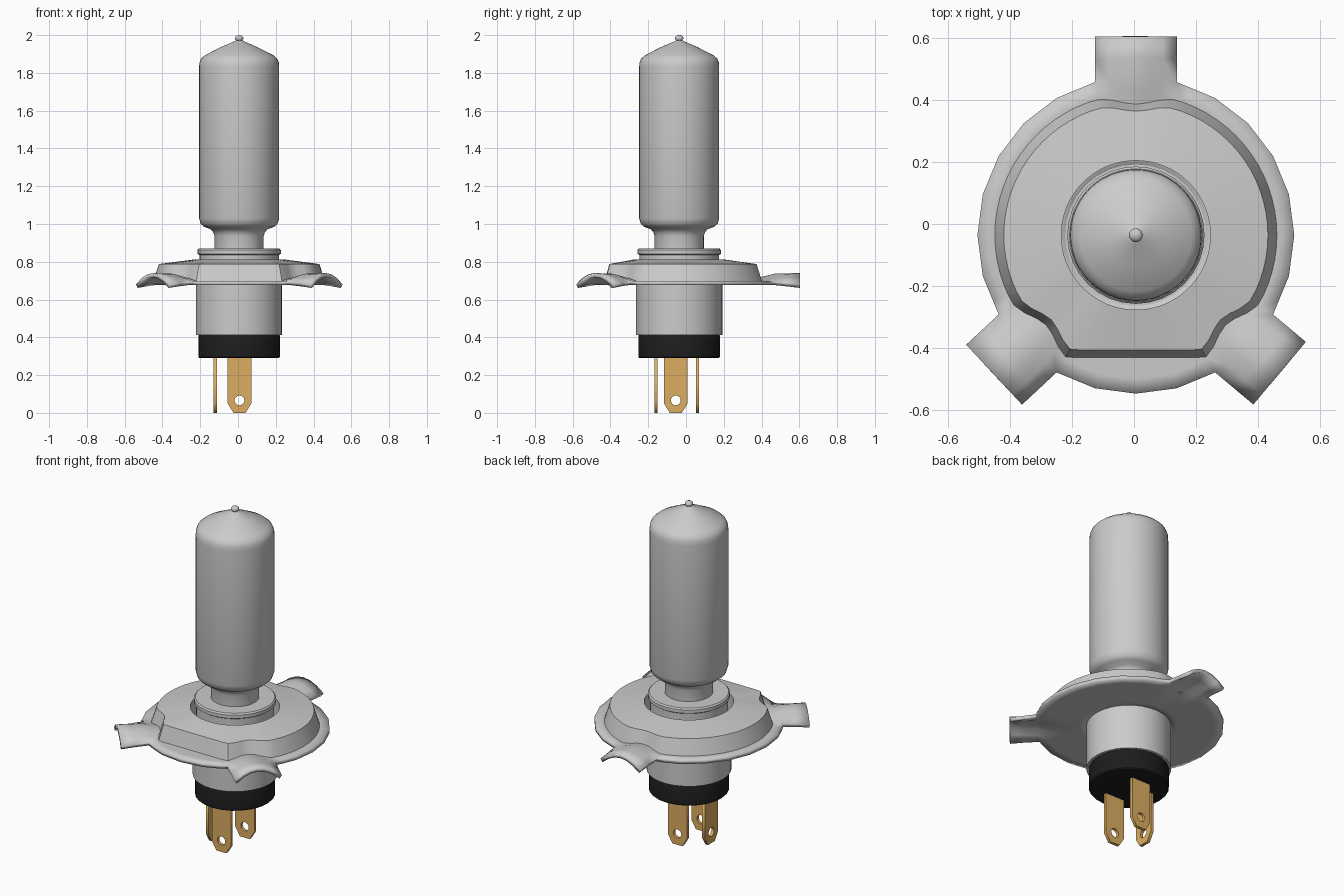
import bpy, bmesh
from math import sin, cos, pi, radians, degrees

if "Cube" in bpy.data.objects:
    bpy.data.objects.remove(bpy.data.objects["Cube"])

CX, CY = 0.006, -0.036          # axis of the bulb
TABS = [(90, 90), (225, 223), (315, 320)]   # (position, pointing direction) in degrees
N = 72


def material(name, rgb):
    m = bpy.data.materials.new(name)
    m.diffuse_color = (*rgb, 1)
    m.use_nodes = True
    m.node_tree.nodes["Principled BSDF"].inputs["Base Color"].default_value = m.diffuse_color
    return m


def smooth(ob, angle=30):
    bpy.ops.object.select_all(action='DESELECT')
    ob.select_set(True)
    bpy.context.view_layer.objects.active = ob
    bpy.ops.object.shade_smooth_by_angle(angle=radians(angle))


def finish(name, bm, mat=None, recalc=True, angle=30):
    if recalc:
        bmesh.ops.recalc_face_normals(bm, faces=bm.faces[:])
    me = bpy.data.meshes.new(name)
    bm.to_mesh(me)
    bm.free()
    ob = bpy.data.objects.new(name, me)
    bpy.context.collection.objects.link(ob)
    if mat:
        me.materials.append(mat)
    smooth(ob, angle)
    return ob


def bridge(bm, a, b):
    for i in range(len(a)):
        j = (i + 1) % len(a)
        bm.faces.new((a[i], b[i], b[j], a[j]))


def lathe(name, profile, seg, mat=None, angle=30):
    bm = bmesh.new()
    rings = [[bm.verts.new((CX + r * cos(2 * pi * i / seg), CY + r * sin(2 * pi * i / seg), z))
              for i in range(seg)] for r, z in profile]
    for a, b in zip(rings, rings[1:]):
        bridge(bm, a, b)
    bm.faces.new(rings[0])
    bm.faces.new(rings[-1])
    return finish(name, bm, mat, angle=angle)


def tab_bump(deg, half):
    """1 in the middle of a tab, fading to 0 at half degrees either side."""
    d = min(abs((deg - t + 180) % 360 - 180) for t, _ in TABS)
    return 0.5 + 0.5 * cos(pi * d / half) if d < half else 0


def polar(r, deg, z):
    a = radians(deg)
    return (CX + r * cos(a), CY + r * sin(a), z)


brass = material("brass", (0.72, 0.42, 0.12))
black = material("black", (0.012, 0.012, 0.012))

# glass capsule with neck and sealed tip
lathe("glass_bulb", [
    (0.13, 0.85), (0.13, 0.935), (0.136, 0.955), (0.15, 0.972), (0.185, 0.985),
    (0.203, 1.0), (0.212, 1.03), (0.212, 1.83), (0.21, 1.855), (0.201, 1.876),
    (0.18, 1.894), (0.1, 1.935), (0.024, 1.968), (0.016, 1.972), (0.022, 1.98),
    (0.022, 1.988), (0.014, 1.997), (0.003, 2.0)], 48, angle=45)

# metal sleeve and collar, then the insulating foot
lathe("base_sleeve", [
    (0.228, 0.412), (0.228, 0.70), (0.21, 0.70), (0.21, 0.835), (0.221, 0.842),
    (0.221, 0.862), (0.214, 0.87), (0.13, 0.87)], 32)
lathe("insulator_foot", [(0.21, 0.29), (0.216, 0.296), (0.216, 0.408), (0.212, 0.415)],
      24, black)

# flange plate: 24-sided disc whose rim grows into three arched tabs
bm = bmesh.new()
degs = [360 * i / N for i in range(N)]


def rim(deg):
    return 0.51 * cos(pi / 24) / cos(radians(deg % 15 - 7.5))


rings = []
for k in range(7):
    t = k / 6
    rings.append([bm.verts.new(polar(0.215 + t * (rim(d) - 0.215), d,
                                     0.698 + 0.04 * t * t * tab_bump(d, 17))) for d in degs])
for a, b in zip(rings, rings[1:]):
    bridge(bm, a, b)
for pos, aim in TABS:
    cols = [(pos // 5 + i) % N for i in range(-3, 4)]
    ux, uy = cos(radians(aim)), sin(radians(aim))
    prev = [rings[-1][c] for c in cols]
    starts = [v.co.copy() for v in prev]
    for t in (0.5, 1):
        row = []
        for i, s in enumerate(starts):
            reach = 0.64 - ((s.x - CX) * ux + (s.y - CY) * uy)
            arch = 1 - ((i - 3) / 3) ** 2
            z = s.z + t * (0.692 - 0.012 + 0.06 * arch - s.z)
            row.append(bm.verts.new((s.x + ux * reach * t, s.y + uy * reach * t, z)))
        for i in range(6):
            bm.faces.new((prev[i], row[i], row[i + 1], prev[i + 1]))
        prev = row
plate = finish("flange_plate", bm, recalc=False)
mod = plate.modifiers.new("thickness", 'SOLIDIFY')
mod.thickness = 0.022
mod.offset = -1

# raised dish on the flange: flat at the front, notched above each tab


def dish_radius(deg, r, flat, notch):
    out = r - notch * tab_bump(deg, 17) * (0.65 if abs(deg - 90) < 20 else 1)
    s = -sin(radians(deg))
    return min(out, flat / s) if s > 0.5 else out


bm = bmesh.new()
dish = [
    [polar(0.24, d, 0.695) for d in degs],
    [polar(0.24, d, 0.812) for d in degs],
    [polar(dish_radius(d, 0.425, 0.37, 0.04), d, 0.788) for d in degs],
    [polar(dish_radius(d, 0.455, 0.395, 0.04), d, 0.695) for d in degs]]
rings = [[bm.verts.new(p) for p in ring] for ring in dish]
for i in range(4):
    bridge(bm, rings[i], rings[(i + 1) % 4])
finish("flange_dish", bm)


# three flat contact blades, each a filled outline with a round hole
def blade(name, x, y, turn):
    cu = bpy.data.curves.new(name, 'CURVE')
    cu.dimensions = '2D'
    cu.fill_mode = 'BOTH'
    cu.extrude = 0.009
    outline = [(-0.0625, 0.3), (-0.0625, 0.05), (-0.032, 0), (0.032, 0),
               (0.0625, 0.05), (0.0625, 0.3)]
    hole = [(0.026 * cos(2 * pi * i / 16), 0.066 + 0.026 * sin(2 * pi * i / 16))
            for i in range(16)]
    for pts in (outline, hole):
        sp = cu.splines.new('POLY')
        sp.points.add(len(pts) - 1)
        for p, (u, v) in zip(sp.points, pts):
            p.co = (u, v, 0, 1)
        sp.use_cyclic_u = True
    cu.materials.append(brass)
    ob = bpy.data.objects.new(name, cu)
    ob.location = (x, y, 0)
    ob.rotation_euler = (pi / 2, 0, turn)
    bpy.context.collection.objects.link(ob)
    bpy.ops.object.select_all(action='DESELECT')
    ob.select_set(True)
    bpy.context.view_layer.objects.active = ob
    bpy.ops.object.convert(target='MESH')


blade("front_contact", 0.008, -0.159, 0)
blade("back_contact", 0.008, 0.061, 0)
blade("side_contact", -0.12, -0.054, pi / 2)
